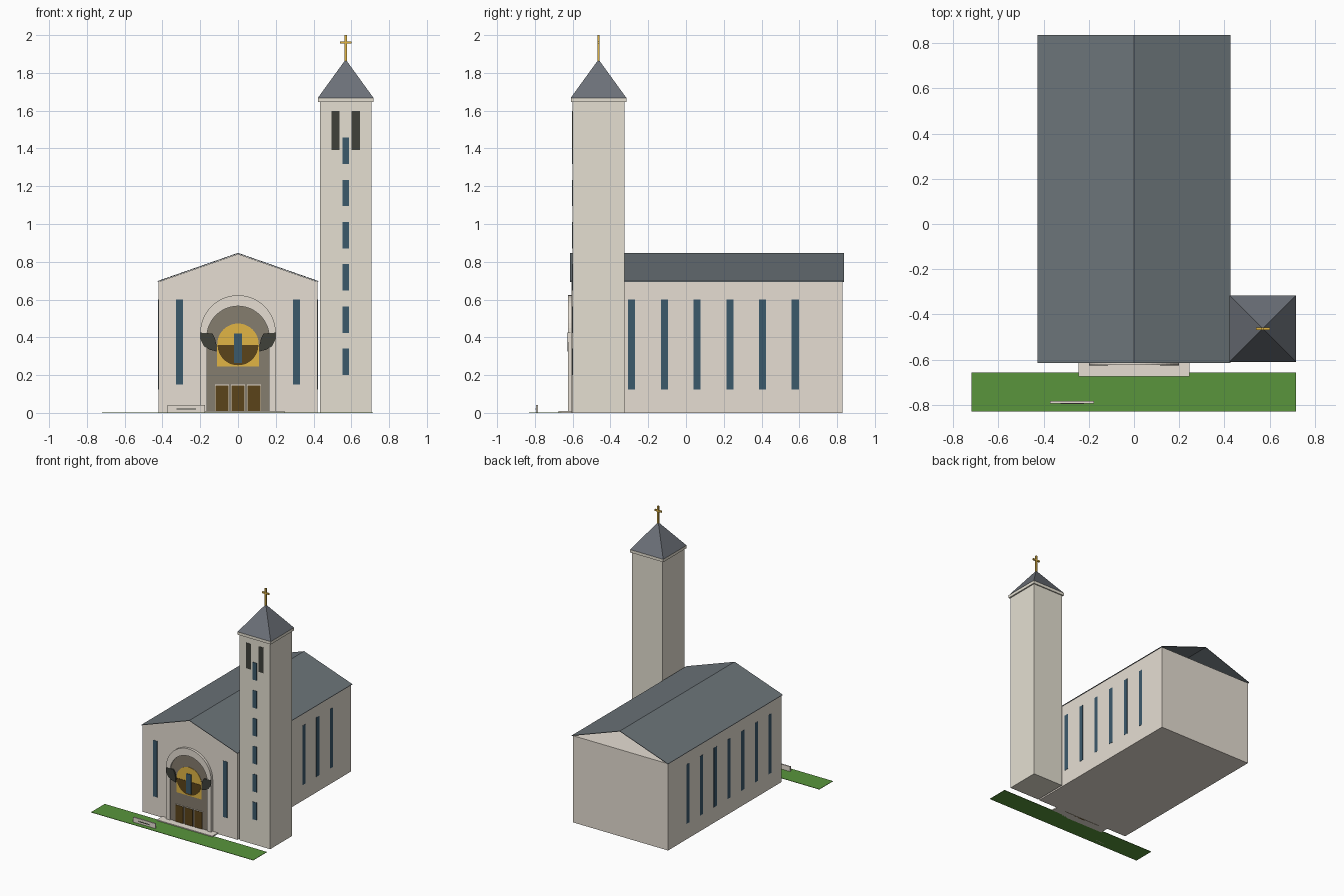
import bpy, bmesh, math

cube = bpy.data.objects.get("Cube")
if cube:
    bpy.data.objects.remove(cube, do_unlink=True)


def material(name, r, g, b):
    m = bpy.data.materials.new(name)
    m.use_nodes = True
    m.diffuse_color = (r, g, b, 1)
    bsdf = m.node_tree.nodes["Principled BSDF"]
    bsdf.inputs["Base Color"].default_value = (r, g, b, 1)
    bsdf.inputs["Roughness"].default_value = 0.9
    return m


PLASTER = material("warm cream plaster", 0.79, 0.73, 0.65)
TOWER = material("cream tower plaster", 0.78, 0.74, 0.64)
SLATE = material("slate spire", 0.15, 0.165, 0.19)
ROOF = material("grey green roof", 0.148, 0.174, 0.19)
GLASS = material("blue glass", 0.044, 0.1, 0.148)
DARK = material("dark opening", 0.05, 0.052, 0.042)
STONE = material("taupe stone", 0.235, 0.205, 0.157)
GOLD = material("gold", 0.75, 0.46, 0.06)
WOOD = material("brown wood", 0.105, 0.057, 0.01)
GRASS = material("green grass", 0.1, 0.3, 0.045)


def prism(name, outline, y0, y1, mat):
    """Extrude an (x, z) outline from y0 to y1."""
    bm = bmesh.new()
    face = bm.faces.new([bm.verts.new((x, y0, z)) for x, z in outline])
    res = bmesh.ops.extrude_face_region(bm, geom=[face])
    verts = [v for v in res["geom"] if isinstance(v, bmesh.types.BMVert)]
    bmesh.ops.translate(bm, verts=verts, vec=(0, y1 - y0, 0))
    bmesh.ops.recalc_face_normals(bm, faces=bm.faces)
    me = bpy.data.meshes.new(name)
    bm.to_mesh(me)
    bm.free()
    me.materials.append(mat)
    ob = bpy.data.objects.new(name, me)
    bpy.context.collection.objects.link(ob)
    return ob


def box(name, x0, x1, y0, y1, z0, z1, mat):
    return prism(name, [(x0, z0), (x1, z0), (x1, z1), (x0, z1)], y0, y1, mat)


def arc(r, cz, start, end, n=24):
    return [(r * math.cos(a), cz + r * math.sin(a))
            for a in (math.radians(start + (end - start) * i / n) for i in range(n + 1))]


# Nave: block, gabled front wall, thin roof open at the rear
FRONT, BACK, EAVE, HALF = -0.605, 0.828, 0.694, 0.421
box("nave", -HALF, HALF, FRONT + 0.02, BACK, 0, EAVE, PLASTER)
prism("front_wall", [(-HALF, 0), (HALF, 0), (HALF, EAVE), (0, 0.841), (-HALF, EAVE)],
      FRONT, FRONT + 0.02, PLASTER)
prism("nave_roof", [(-0.426, 0.694), (0, 0.843), (0.426, 0.694),
                    (0.426, 0.698), (0, 0.847), (-0.426, 0.698)], -0.615, 0.837, ROOF)

# Tall nave windows
for side, s in (("left", 1), ("right", -1)):
    for i in range(7):
        y = -0.461 + i * 0.1733
        xs = sorted((s * (HALF - 0.004), s * (HALF + 0.0015)))
        box(f"{side}_window_{i + 1}", *xs, y - 0.019, y + 0.019, 0.125, 0.6, GLASS)
    box(f"front_window_{side}", s * 0.31 - 0.019, s * 0.31 + 0.019,
        FRONT - 0.002, FRONT + 0.004, 0.15, 0.6, GLASS)

# Portal: arched surround, recessed panel and dark side vaults
recess = [(0.165, 0)] + arc(0.165, 0.4, 0, 180) + [(-0.165, 0)]
prism("portal_surround", [(0.2, 0)] + arc(0.2, 0.423, 0, 180) + [(-0.2, 0)] + recess[::-1],
      -0.625, FRONT, PLASTER)
prism("portal_panel", recess, -0.616, FRONT, STONE)
vault = [(0.2, 0.425), (0.197, 0.385), (0.18, 0.352), (0.15, 0.335), (0.114, 0.325),
         (0.114, 0.36), (0.122, 0.395), (0.135, 0.42)]
for side, s in (("left", 1), ("right", -1)):
    prism(f"portal_vault_{side}", [(s * x, z) for x, z in vault], -0.627, -0.612, DARK)

# Gold tympanum with a lower half disc and a narrow window
prism("tympanum", [(0.11, 0.245)] + arc(0.11, 0.363, 0, 180) + [(-0.11, 0.245)],
      -0.619, -0.612, GOLD)
prism("tympanum_bowl", arc(0.108, 0.36, 180, 360), -0.622, -0.617, WOOD)
box("tympanum_window", -0.022, 0.022, -0.624, -0.617, 0.265, 0.42, GLASS)

# Three doors, each with a thin pale frame
for i in range(3):
    x = (i - 1) * 0.0845
    box(f"door_frame_{i + 1}", x - 0.037, x + 0.037, -0.619, -0.612, 0, 0.149, PLASTER)
    box(f"door_{i + 1}", x - 0.0335, x + 0.0335, -0.622, -0.614, 0, 0.145, WOOD)

# Bell tower
TX, TY = 0.57, -0.463
box("tower", TX - 0.136, TX + 0.136, TY - 0.138, TY + 0.138, 0, 1.645, TOWER)
box("tower_cornice", TX - 0.147, TX + 0.147, TY - 0.147, TY + 0.147, 1.645, 1.668, TOWER)
bpy.ops.mesh.primitive_cone_add(vertices=4, radius1=0.147 * math.sqrt(2), radius2=0, depth=0.203,
                                location=(TX, TY, 1.668 + 0.1015), rotation=(0, 0, math.pi / 4))
spire = bpy.context.object
spire.name = "tower_roof"
spire.data.materials.append(SLATE)

# Tower front openings
face = TY - 0.138
for i in range(6):
    z = 0.2 + i * 0.2235
    box(f"tower_window_{i + 1}", TX - 0.017, TX + 0.017, face - 0.003, face + 0.003,
        z, z + 0.14, GLASS)
for side, s in (("left", 1), ("right", -1)):
    x = TX + s * 0.054
    box(f"bell_opening_{side}", x - 0.022, x + 0.022, face - 0.002, face + 0.003,
        1.393, 1.597, DARK)

# Rooftop cross
box("cross_post", TX - 0.006, TX + 0.006, TY - 0.006, TY + 0.006, 1.86, 2.0, GOLD)
box("cross_bar", TX - 0.031, TX + 0.031, TY - 0.006, TY + 0.006, 1.955, 1.967, GOLD)

# Forecourt
box("entrance_step", -0.246, 0.246, -0.676, FRONT, 0, 0.01, PLASTER)
box("lawn", -0.72, 0.716, -0.83, -0.658, 0, 0.003, GRASS)
box("low_sign", -0.372, -0.176, -0.794, -0.784, 0, 0.042, PLASTER)
box("sign_stripe", -0.325, -0.222, -0.796, -0.793, 0.017, 0.023, DARK)
